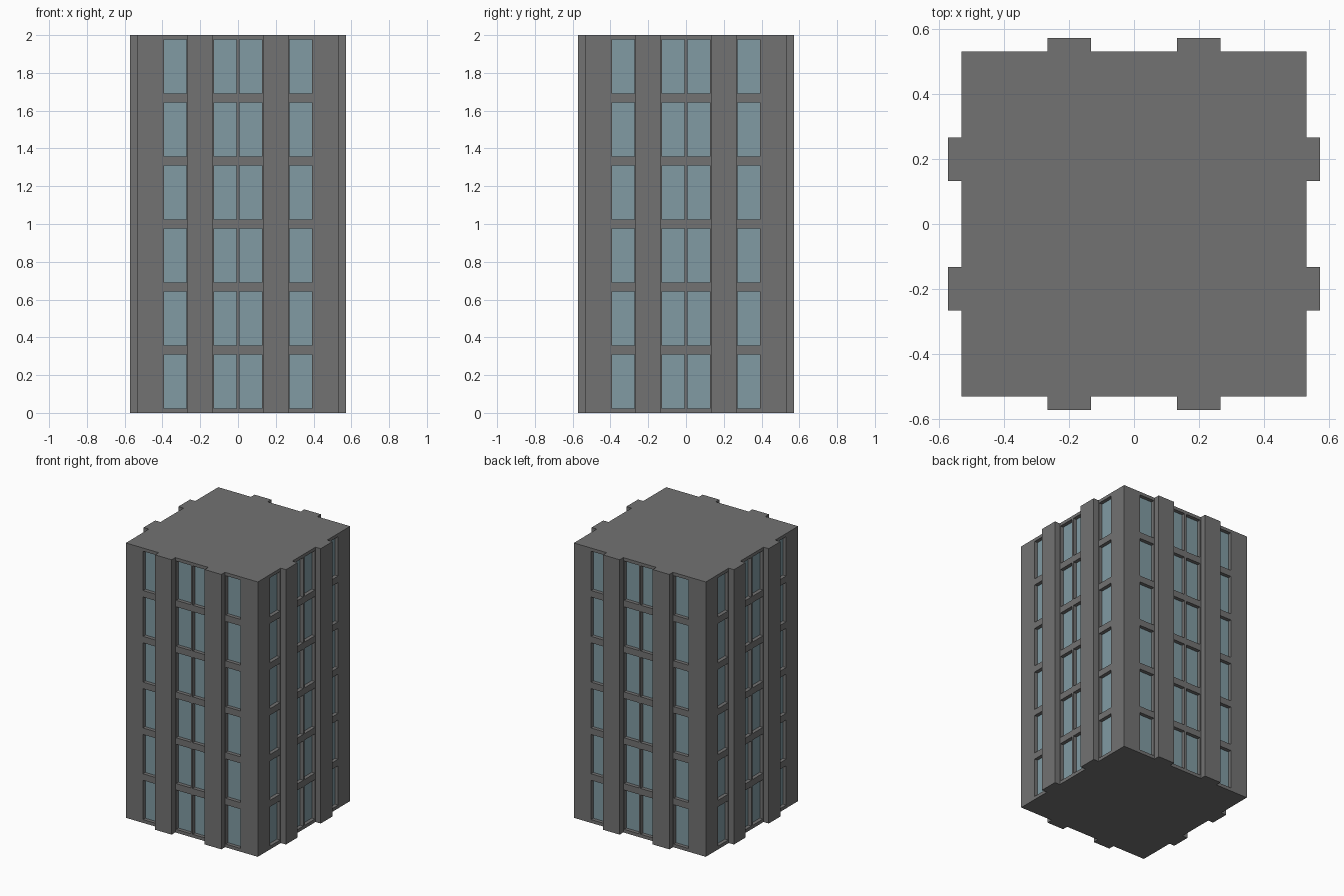
import bpy, bmesh
from math import pi
from mathutils import Vector, Matrix

if "Cube" in bpy.data.objects:
    bpy.data.objects.remove(bpy.data.objects["Cube"])

HALF, OUT, HEIGHT = 0.531, 0.573, 2.0    # wall plane, pilaster plane, height
P0, P1 = 0.133, 0.267                    # pilaster sides
WINDOWS = (-0.333, -0.067, 0.067, 0.333) # window column centres
WIN_HALF, SILL, HEAD = 0.06, 0.024, 0.31
FLOORS, PITCH, RECESS = 6, HEIGHT / 6, 0.026


def material(name, colour):
    mat = bpy.data.materials.new(name)
    mat.diffuse_color = (*colour, 1)
    mat.use_nodes = True
    mat.node_tree.nodes["Principled BSDF"].inputs["Base Color"].default_value = mat.diffuse_color
    return mat


def finish(bm, name, mat):
    mesh = bpy.data.meshes.new(name)
    bm.to_mesh(mesh)
    bm.free()
    mesh.materials.append(mat)
    bpy.context.collection.objects.link(bpy.data.objects.new(name, mesh))


# One side of the footprint, with two pilasters and the window edges
half = [(WINDOWS[2] - WIN_HALF, HALF), (WINDOWS[2] + WIN_HALF, HALF),
        (P0, HALF), (P0, OUT), (P1, OUT), (P1, HALF),
        (WINDOWS[3] - WIN_HALF, HALF), (WINDOWS[3] + WIN_HALF, HALF)]
side = [(-x, -d) for x, d in reversed(half)] + [(x, -d) for x, d in half] + [(HALF, -HALF)]

# Tower: footprint turned four times and extruded upward
bm = bmesh.new()
verts = [bm.verts.new(Matrix.Rotation(i * pi / 2, 3, 'Z') @ Vector((x, y, 0)))
         for i in range(4) for x, y in side]
base = bm.faces.new(verts)
top = bmesh.ops.extrude_face_region(bm, geom=[base], use_keep_orig=True)['geom']
bmesh.ops.translate(bm, verts=[g for g in top if isinstance(g, bmesh.types.BMVert)],
                    vec=(0, 0, HEIGHT))
bmesh.ops.recalc_face_normals(bm, faces=bm.faces)

# Floor lines at each sill and head
for f in range(FLOORS):
    for z in (SILL, HEAD):
        bmesh.ops.bisect_plane(bm, geom=bm.verts[:] + bm.edges[:] + bm.faces[:],
                               plane_co=(0, 0, f * PITCH + z), plane_no=(0, 0, 1))
bm.normal_update()


def is_window(face):
    n, c = face.normal, face.calc_center_median()
    if abs(n.z) > 0.5 or abs(c.dot(n) - HALF) > 0.005:
        return False
    across = c.dot(n.cross(Vector((0, 0, 1))))
    return (any(abs(across - w) < 0.01 for w in WINDOWS)
            and SILL < c.z % PITCH < HEAD)


# Recess the windows, lifting the glass out as its own object
openings = [f for f in bm.faces if is_window(f)]
glass = bmesh.new()
panes = bmesh.ops.extrude_discrete_faces(bm, faces=openings)['faces']
for face in panes:
    face.normal_update()
    bmesh.ops.translate(bm, verts=face.verts[:], vec=-face.normal * RECESS)
    glass.faces.new([glass.verts.new(v.co) for v in face.verts])
bmesh.ops.delete(bm, geom=panes, context='FACES_ONLY')

finish(bm, "tower_walls", material("concrete", (0.17, 0.17, 0.17)))
finish(glass, "window_panes", material("glass", (0.22, 0.33, 0.37)))
